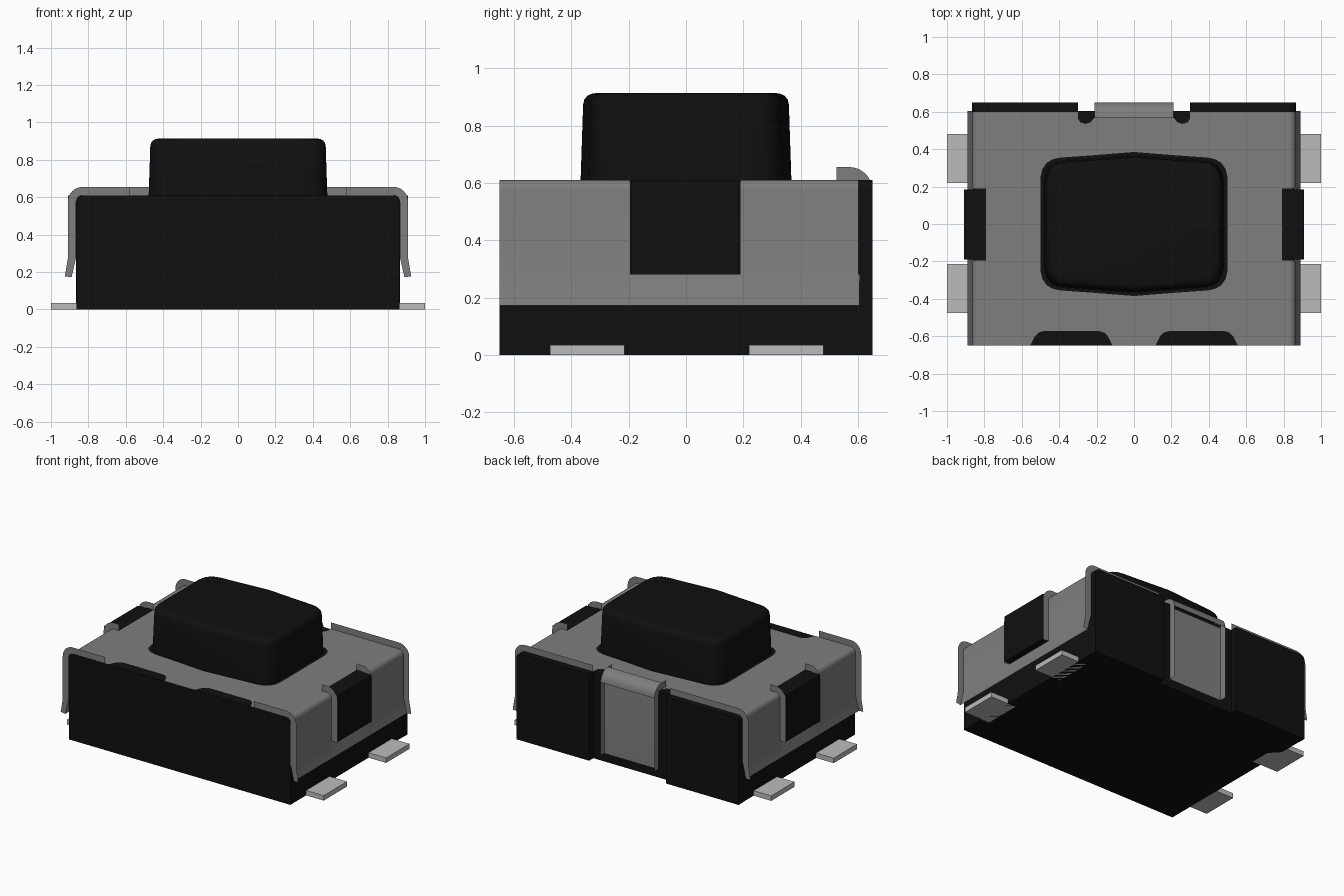
import bpy, bmesh, math
from mathutils import Vector

if "Cube" in bpy.data.objects:
    bpy.data.objects.remove(bpy.data.objects["Cube"], do_unlink=True)


def material(name, rgb):
    m = bpy.data.materials.new(name)
    m.use_nodes = True
    m.diffuse_color = (*rgb, 1)
    m.node_tree.nodes["Principled BSDF"].inputs["Base Color"].default_value = (*rgb, 1)
    return m


BLACK = material("black plastic", (0.005, 0.005, 0.005))
STEEL = material("grey steel", (0.21, 0.21, 0.21))
TIN = material("light tin", (0.5, 0.5, 0.5))


def finish(name, bm, mat, smooth=False):
    me = bpy.data.meshes.new(name)
    bm.to_mesh(me)
    bm.free()
    me.materials.append(mat)
    ob = bpy.data.objects.new(name, me)
    bpy.context.collection.objects.link(ob)
    if smooth:
        bpy.ops.object.select_all(action='DESELECT')
        ob.select_set(True)
        bpy.context.view_layer.objects.active = ob
        bpy.ops.object.shade_smooth_by_angle(angle=math.radians(35))
    return ob


def box(name, x0, x1, y0, y1, z0, z1, mat):
    bm = bmesh.new()
    bmesh.ops.create_cube(bm, size=1)
    for v in bm.verts:
        v.co = ((x0 + x1) / 2 + v.co.x * (x1 - x0),
                (y0 + y1) / 2 + v.co.y * (y1 - y0),
                (z0 + z1) / 2 + v.co.z * (z1 - z0))
    return finish(name, bm, mat)


def prism(name, outline, y0, y1, mat):
    """Extrude an x-z outline along y."""
    bm = bmesh.new()
    f = bm.faces.new([bm.verts.new((x, y0, z)) for x, z in outline])
    ext = bmesh.ops.extrude_face_region(bm, geom=[f])
    bmesh.ops.translate(bm, vec=(0, y1 - y0, 0),
                        verts=[g for g in ext["geom"] if isinstance(g, bmesh.types.BMVert)])
    bmesh.ops.recalc_face_normals(bm, faces=bm.faces)
    return finish(name, bm, mat, True)


def strip(bm, a, b, out):
    """Join two polylines with quads whose normals follow out."""
    va, vb = [bm.verts.new(p) for p in a], [bm.verts.new(p) for p in b]
    for i in range(len(a) - 1):
        f = bm.faces.new((va[i], va[i + 1], vb[i + 1], vb[i]))
        f.normal_update()
        if f.normal.dot(Vector(out)) < 0:
            f.normal_flip()


def arc(cx, cz, r, n=8):
    """Quarter circle from the top to the side."""
    return [(cx + r * math.sin(i * math.pi / 2 / n), cz + r * math.cos(i * math.pi / 2 / n))
            for i in range(n + 1)]


def mirrored(half):
    return half + [(-x, y) for x, y in reversed(half) if abs(x) > 1e-6]


# Housing with rounded shoulders, and two blocks beside the rear recess
shoulder = arc(0.828, 0.573, 0.035)
prism("housing", mirrored(shoulder + [(0.863, 0)]), -0.65, 0.603, BLACK)
for side, name in ((1, "left"), (-1, "right")):
    block = [(0.3, 0), (0.3, 0.61)] + arc(0.83, 0.575, 0.035) + [(0.865, 0)]
    prism("rear_block_" + name, [(side * x, z) for x, z in block], 0.6, 0.65, BLACK)
    x0, x1 = sorted((side * 0.8, side * 0.91))
    box("side_catch_" + name, x0, x1, -0.19, 0.185, 0.28, 0.609, BLACK)
    # Solder terminals
    x0, x1 = sorted((side * 0.8, side * 1.0))
    for end, y in (("front", -0.345), ("rear", 0.35)):
        box(f"terminal_{end}_{name}", x0, x1, y - 0.13, y + 0.13, 0, 0.035, TIN)

# Outline of the push button and its opening, one quadrant reflected twice
quad = [(0.5, 0), (0.5, 0.25), (0.49, 0.293), (0.468, 0.326), (0.435, 0.346),
        (0.395, 0.355), (0.2, 0.369), (0, 0.385)]
upper = quad + [(-x, y) for x, y in reversed(quad[:-1])]
opening = upper + [(x, -y) for x, y in reversed(upper[1:-1])]

# Cover top sheet with front notches, side windows and rear slots
Z = 0.61
edge = [(0.115, -0.65), (0.14, -0.6), (0.16, -0.58), (0.185, -0.573), (0.485, -0.573),
        (0.51, -0.58), (0.53, -0.6), (0.555, -0.65), (0.83, -0.65), (0.83, -0.195),
        (0.79, -0.195), (0.79, 0.19), (0.83, 0.19), (0.83, 0.605), (0.3, 0.605),
        (0.3, 0.565), (0.288, 0.544), (0.26, 0.535), (0.232, 0.544), (0.215, 0.565),
        (0.21, 0.57)]
bm = bmesh.new()
edges = []
for loop in (mirrored(edge), opening):
    vs = [bm.verts.new((x, y, Z)) for x, y in loop]
    edges += [bm.edges.new((vs[i - 1], vs[i])) for i in range(len(vs))]
bmesh.ops.triangle_fill(bm, edges=edges, use_beauty=True, normal=(0, 0, 1))
for f in bm.faces:
    f.normal_update()
    if f.normal.z < 0:
        f.normal_flip()
finish("cover_top", bm, STEEL)

# Cover legs: folded inner sheet with raised edge bands
inner = arc(0.83, 0.575, 0.035) + [(0.865, 0.28), (0.89, 0.172)]
outer = arc(0.83, 0.575, 0.08) + [(0.91, 0.27), (0.926, 0.177)]
bands = ((-0.65, 0.58, None, -1), (-0.195, 0.79, -1, 1),
         (0.19, 0.79, -1, -1), (0.605, 0.3, None, 1))   # y, start x, cut, facing
for side, name in ((1, "left"), (-1, "right")):
    bm = bmesh.new()

    def line(pts, y):
        return [(side * x, y, z) for x, z in pts]

    for y0, y1, pts in ((-0.65, -0.195, inner), (0.19, 0.605, inner),
                        (-0.195, 0.19, inner[-2:])):
        strip(bm, line(pts, y0), line(pts, y1), (side, 0, 0.5))
    for y, x0, cut, face in bands:
        a = [(x0, Z)] + inner[:cut]
        b = [(x0, 0.655)] + outer[:cut]
        strip(bm, line(a, y), line(b, y), (0, face, 0))
    finish("cover_leg_" + name, bm, STEEL, True)

# Rear tab folded down into the recess, with edge bands and a rounded bend
bm = bmesh.new()
W = 0.21
t_in = arc(0.57, 0.575, 0.035) + [(0.605, 0.06)]
t_out = arc(0.57, 0.575, 0.08) + [(0.65, 0.06)]
strip(bm, [(-W, y, z) for y, z in t_in], [(W, y, z) for y, z in t_in], (0, 1, 0.5))
strip(bm, [(-W, y, z) for y, z in t_out[:-1]], [(W, y, z) for y, z in t_out[:-1]], (0, 1, 0.5))
for s in (-1, 1):
    strip(bm, [(s * W, y, z) for y, z in [(0.525, Z)] + t_in],
          [(s * W, y, z) for y, z in [(0.525, 0.655)] + t_out], (s, 0, 0))
finish("rear_tab", bm, STEEL, True)

# Push button: tapered rings with a rounded top edge
bm = bmesh.new()
rings = []
for z, d in ((0.6, 0), (0.872, 0.009), (0.89, 0.013), (0.903, 0.023), (0.91, 0.036), (0.913, 0.052)):
    sx, sy = (0.478 - d) / 0.5, (0.368 - d) / 0.385
    rings.append([bm.verts.new((x * sx, y * sy, z)) for x, y in opening])
n = len(opening)
for lo, hi in zip(rings, rings[1:]):
    for i in range(n):
        bm.faces.new((lo[i - 1], lo[i], hi[i], hi[i - 1]))
bm.faces.new(rings[-1])
bm.faces.new(rings[0][::-1])
bmesh.ops.recalc_face_normals(bm, faces=bm.faces)
finish("push_button", bm, BLACK, True)
